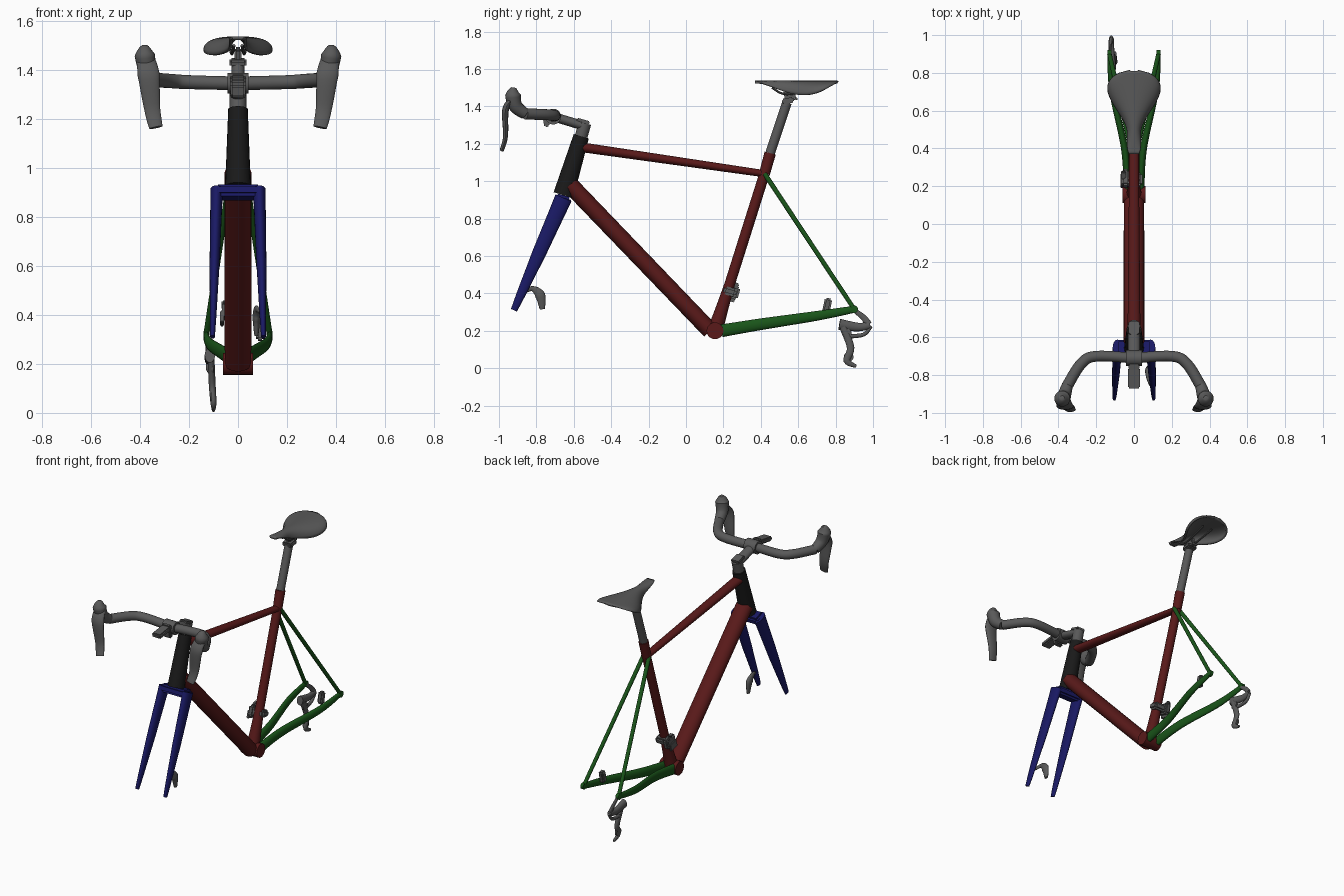
import bpy, bmesh, math
from mathutils import Vector

cube = bpy.data.objects.get("Cube")
if cube:
    bpy.data.objects.remove(cube, do_unlink=True)


def material(name, red, green, blue):
    mat = bpy.data.materials.new(name)
    mat.use_nodes = True
    mat.diffuse_color = (red, green, blue, 1)
    bsdf = mat.node_tree.nodes["Principled BSDF"]
    bsdf.inputs["Base Color"].default_value = mat.diffuse_color
    return mat


RED = material("dark red", .1, .01, .01)
GREEN = material("dark green", .01, .09, .01)
BLUE = material("dark blue", .01, .01, .13)
BLACK = material("black", .01, .01, .01)
GREY = material("grey", .1, .1, .1)
SIDEWAYS, UPWARD = Vector((1, 0, 0)), Vector((0, 0, 1))


def at(y, z, x=0):
    return Vector((x, y, z))


def finish(name, bm, mat, angle=40):
    bmesh.ops.recalc_face_normals(bm, faces=bm.faces)
    mesh = bpy.data.meshes.new(name)
    bm.to_mesh(mesh)
    bm.free()
    mesh.materials.append(mat)
    ob = bpy.data.objects.new(name, mesh)
    bpy.context.collection.objects.link(ob)
    bpy.ops.object.select_all(action="DESELECT")
    ob.select_set(True)
    bpy.context.view_layer.objects.active = ob
    bpy.ops.object.shade_smooth_by_angle(angle=math.radians(angle))
    return ob


def sample(values, t):
    """Linear reading of a list of values at t from start to end."""
    place = t * (len(values) - 1)
    low = min(int(place), len(values) - 2)
    return values[low] + (values[low + 1] - values[low]) * (place - low)


def smooth_path(points, steps=6):
    """Catmull-Rom curve through the points."""
    if len(points) == 2:
        return points
    ends = [points[0], *points, points[-1]]
    curve = []
    for a, b, c, d in zip(ends, ends[1:], ends[2:], ends[3:]):
        for step in range(steps):
            t = step / steps
            bend = 2 * a - 5 * b + 4 * c - d + t * (3 * (b - c) + d - a)
            curve.append(b + t / 2 * (c - a + t * bend))
    return curve + [points[-1]]


def tube(name, path, radii, mat, flat=1, across=SIDEWAYS, sides=20):
    """Tapered tube; flat is its width along across, relative to its depth."""
    path = smooth_path(path)
    last = len(path) - 1
    bm = bmesh.new()
    rings = []
    for i, centre in enumerate(path):
        along = (path[min(i + 1, last)] - path[max(i - 1, 0)]).normalized()
        wide = (across - along * across.dot(along)).normalized()
        deep = along.cross(wide)
        radius = sample(radii, i / last)
        ring = []
        for k in range(sides):
            turn = math.tau * k / sides
            offset = wide * flat * math.cos(turn) + deep * math.sin(turn)
            ring.append(bm.verts.new(centre + offset * radius))
        rings.append(ring)
    for ring, following in zip(rings, rings[1:]):
        for k in range(sides):
            bm.faces.new((ring[k - 1], ring[k], following[k], following[k - 1]))
    bm.faces.new(rings[0])
    bm.faces.new(rings[-1])
    finish(name, bm, mat)


def pair(name, path, radii, mat, **options):
    """The same tube on the left and mirrored on the right."""
    tube("left_" + name, path, radii, mat, **options)
    mirrored = [Vector((-p.x, p.y, p.z)) for p in path]
    tube("right_" + name, mirrored, radii, mat, **options)


def axle(name, centre, half_length, radius, mat):
    """Short cylinder lying across the bicycle."""
    reach = SIDEWAYS * half_length
    tube(name, [centre - reach, centre + reach], (radius, radius), mat, across=UPWARD)


def block(name, centre, size, mat, tilt=0):
    """Bevelled box, tilted about the sideways axis."""
    bm = bmesh.new()
    bmesh.ops.create_cube(bm, size=1)
    bmesh.ops.scale(bm, vec=size, verts=bm.verts)
    bmesh.ops.bevel(bm, geom=bm.edges[:], offset=min(size) / 4, segments=2, affect="EDGES")
    ob = finish(name, bm, mat)
    ob.location = centre
    ob.rotation_euler.x = math.radians(tilt)


# Joints of the frame
crank = at(.155, .2)
head_top, head_bottom = at(-.56, 1.24), at(-.655, .925)
seat_joint, post_start, post_end = at(.42, 1.04), at(.45, 1.15), at(.54, 1.42)
rear_end = at(.9, .315, x=.13)
fork_top, fork_end = at(-.655, .91, x=.087), at(-.92, .31, x=.104)

# Main frame
tube("head_tube", [head_bottom, head_top], (.055, .042), BLACK, flat=.95)
tube("top_tube", [at(-.55, 1.18), seat_joint], (.026, .019), RED, flat=1.3)
tube("down_tube", [at(-.62, .98), at(.13, .2)], (.046, .045), RED, flat=1.2)
tube("seat_tube", [crank, crank.lerp(seat_joint, .3), seat_joint], (.043, .028, .028), RED)
tube("seat_collar", [seat_joint, post_start], (.029, .031), RED)
axle("bottom_bracket", crank, .062, .045, RED)

# Rear triangle
chainstay_path = [at(.19, .2, x=.035), at(.4, .235, x=.05), at(.7, .28, x=.115), rear_end]
pair("chainstay", chainstay_path, (.034, .031, .026, .018), GREEN, flat=.6)
pair("seatstay", [seat_joint + SIDEWAYS * .02, rear_end], (.013, .012), GREEN)
axle("left_rear_dropout", rear_end, .01, .02, GREEN)
axle("right_rear_dropout", rear_end - SIDEWAYS * .26, .01, .02, GREEN)

# Fork
fork_path = [fork_top, fork_top.lerp(fork_end, .5), fork_end]
pair("fork_blade", fork_path, (.047, .037, .017), BLUE, flat=.55)
block("fork_crown", at(-.66, .9), (.19, .09, .05), BLUE, tilt=-16)

# Seat post and clamp
tube("seat_post", [post_start, post_end], (.026, .026), GREY)
block("seat_clamp", at(.545, 1.43), (.07, .065, .03), GREY, tilt=10)
block("clamp_neck", at(.555, 1.46), (.03, .06, .06), GREY, tilt=10)
rail_path = [at(.46, 1.5, x=.016), at(.54, 1.465, x=.025), at(.72, 1.5, x=.035)]
pair("saddle_rail", rail_path, (.006, .006), GREY, sides=8)
axle("clamp_bolt", at(.59, 1.44), .02, .007, GREY)

# Saddle: narrow nose flaring to a round back, with drooping sides
bm = bmesh.new()
rows, columns = 28, 16
previous = None
for i in range(rows + 1):
    t = i / rows
    flare = min(max((t - .25) / .55, 0), 1)
    width = .03 + .105 * flare * flare * (3 - 2 * flare)
    rounding = max((t - .8) / .2, (.1 - t) / .15, 0)
    width *= math.sqrt(max(1 - rounding ** 2, .02))
    droop = .07 * math.sin(math.pi * t ** 1.3)
    row = []
    for k in range(columns + 1):
        u = 2 * k / columns - 1
        x = width * math.sin(u * math.pi / 2)
        row.append(bm.verts.new(at(.37 + .44 * t, 1.53 - droop * u * u, x)))
    if previous:
        for k in range(columns):
            bm.faces.new((previous[k], previous[k + 1], row[k + 1], row[k]))
    previous = row
saddle = finish("saddle", bm, GREY, angle=60)
shell = saddle.modifiers.new("thickness", "SOLIDIFY")
shell.thickness = .014
shell.offset = 0

# Stem
bar_centre = at(-.71, 1.345)
tube("steerer_spacer", [head_top, at(-.54, 1.31)], (.034, .034), GREY)
block("stem_cap", at(-.55, 1.32), (.06, .07, .02), GREY, tilt=-16)
tube("stem", [at(-.545, 1.295), bar_centre], (.025, .025), GREY, flat=1.3)
axle("bar_clamp", bar_centre, .042, .042, GREY)
block("face_plate", at(-.75, 1.335), (.06, .03, .09), GREY, tilt=10)
block("computer_mount", at(-.815, 1.35), (.066, .11, .03), GREY, tilt=8)

# Handlebar, hoods and levers
bar_path = [bar_centre, at(-.7, 1.35, x=.2), at(-.74, 1.355, x=.28), at(-.86, 1.36, x=.355)]
hood_path = [bar_path[-1], at(-.91, 1.4, x=.37), at(-.925, 1.46, x=.38), at(-.92, 1.5, x=.38)]
lever_path = [at(-.93, 1.44, x=.375), at(-.965, 1.38, x=.365), at(-.965, 1.24, x=.35), at(-.985, 1.165, x=.335)]
slanted = Vector((.3, .5, 1))
pair("handlebar", bar_path, (.028, .03), GREY, across=slanted)
pair("brake_hood", hood_path, (.03, .037, .042, .012), GREY, across=slanted)
pair("brake_lever", lever_path, (.015, .018, .013, .011), GREY, flat=2.5)

# Disc calipers
caliper_path = [at(-.86, .41, x=.09), at(-.82, .425, x=.075), at(-.78, .39, x=.075), at(-.768, .315, x=.075)]
tube("front_caliper", caliper_path, (.008, .014, .028, .013), GREY, flat=.6)
block("rear_caliper", at(.755, .335, x=.09), (.035, .04, .08), GREY, tilt=-12)

# Front derailleur
block("front_derailleur_body", at(.24, .41, x=-.045), (.04, .09, .07), GREY, tilt=-16)
block("front_derailleur_clamp", at(.235, .41), (.09, .07, .045), GREY, tilt=-16)
block("front_derailleur_cage", at(.23, .385, x=-.065), (.015, .07, .05), GREY, tilt=-16)
block("front_derailleur_arm", at(.26, .44, x=-.055), (.025, .045, .03), GREY, tilt=20)

# Rear derailleur
hanger_path = [at(.9, .31, x=-.125), at(.95, .27, x=-.125), at(.975, .235, x=-.12)]
link_path = [at(.985, .23, x=-.12), at(.92, .22, x=-.12), at(.82, .235, x=-.115)]
arm_path = [at(.99, .225, x=-.12), at(.95, .18, x=-.12), at(.865, .17, x=-.11)]
cage_path = [at(.84, .22, x=-.11), at(.88, .11, x=-.105), at(.86, .04, x=-.1), at(.91, .01, x=-.1)]
tube("derailleur_hanger", hanger_path, (.012, .02), GREY, flat=.5)
tube("derailleur_link", link_path, (.018, .023, .03), GREY, flat=.7)
tube("derailleur_arm", arm_path, (.009, .012), GREY)
tube("derailleur_cage", cage_path, (.02, .02, .018, .008), GREY, flat=.7)
axle("upper_pulley", at(.86, .185, x=-.105), .006, .026, GREY)
axle("lower_pulley", at(.87, .06, x=-.105), .006, .026, GREY)
